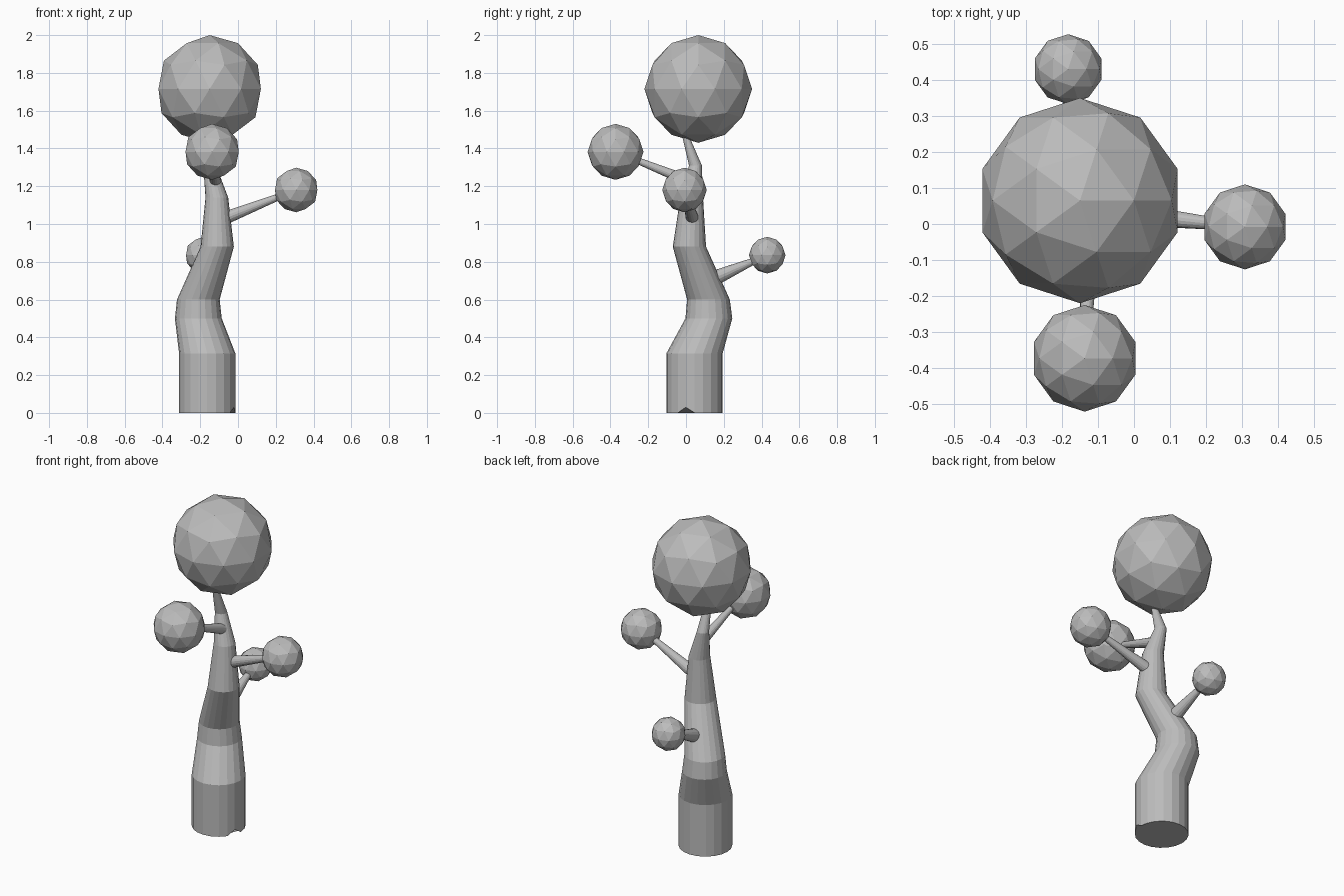
import bpy, bmesh, math
from mathutils import Vector

if "Cube" in bpy.data.objects:
    bpy.data.objects.remove(bpy.data.objects["Cube"])

grey = bpy.data.materials.new("plain_grey")
grey.diffuse_color = (0.5, 0.5, 0.5, 1)
grey.use_nodes = True
grey.node_tree.nodes["Principled BSDF"].inputs["Base Color"].default_value = grey.diffuse_color


def finish(bm, name):
    bmesh.ops.recalc_face_normals(bm, faces=bm.faces)
    mesh = bpy.data.meshes.new(name)
    bm.to_mesh(mesh)
    bm.free()
    mesh.materials.append(grey)
    obj = bpy.data.objects.new(name, mesh)
    bpy.context.collection.objects.link(obj)
    return obj


def loft(name, rings, sides, notch=None):
    """Tube through (centre, radius, axis) rings, capped at both ends."""
    bm = bmesh.new()
    loops = []
    for centre, radius, axis in rings:
        rot = Vector((0, 0, 1)).rotation_difference(Vector(axis))
        loop = []
        for i in range(sides):
            a = 2 * math.pi * i / sides
            offset = Vector((radius * math.cos(a), radius * math.sin(a), 0))
            loop.append(bm.verts.new(Vector(centre) + rot @ offset))
        loops.append(loop)
    for low, high in zip(loops, loops[1:]):
        for i in range(sides):
            j = (i + 1) % sides
            bm.faces.new((low[i], low[j], high[j], high[i]))
    bm.faces.new(loops[0])
    bm.faces.new(loops[-1])
    # small chip in the bottom rim
    if notch is not None:
        loops[0][notch].co.z += 0.03
    return finish(bm, name)


def ball(name, centre, radius):
    bm = bmesh.new()
    bmesh.ops.create_icosphere(bm, subdivisions=2, radius=radius)
    bmesh.ops.translate(bm, verts=bm.verts, vec=centre)
    return finish(bm, name)


# Winding, tapering trunk: x, y, z, radius
trunk = [
    (-0.163, 0.045, 0.00, 0.149),
    (-0.163, 0.045, 0.315, 0.149),
    (-0.210, 0.121, 0.50, 0.124),
    (-0.210, 0.119, 0.60, 0.113),
    (-0.110, 0.018, 0.88, 0.088),
    (-0.112, 0.030, 1.14, 0.060),
    (-0.150, 0.050, 1.31, 0.034),
    (-0.150, 0.000, 1.46, 0.019),
]
loft("trunk", [((x, y, z), r, (0, 0, 1)) for x, y, z, r in trunk], 20, notch=19)

# Crown on top of the trunk
ball("crown", (-0.15, 0.065, 1.715), 0.285)

# Side branches: name, start, ball centre, ball radius, start and end radius
branches = [
    ("front", (-0.12, 0.02, 1.225), (-0.137, -0.373, 1.382), 0.148, 0.030, 0.012),
    ("right", (-0.06, 0.032, 1.035), (0.308, -0.008, 1.18), 0.118, 0.034, 0.012),
    ("back", (-0.165, 0.12, 0.70), (-0.183, 0.43, 0.835), 0.097, 0.044, 0.010),
]
for name, start, end, ball_radius, r0, r1 in branches:
    axis = Vector(end) - Vector(start)
    loft(name + "_branch", [(start, r0, axis), (end, r1, axis)], 16)
    ball(name + "_foliage", end, ball_radius)
